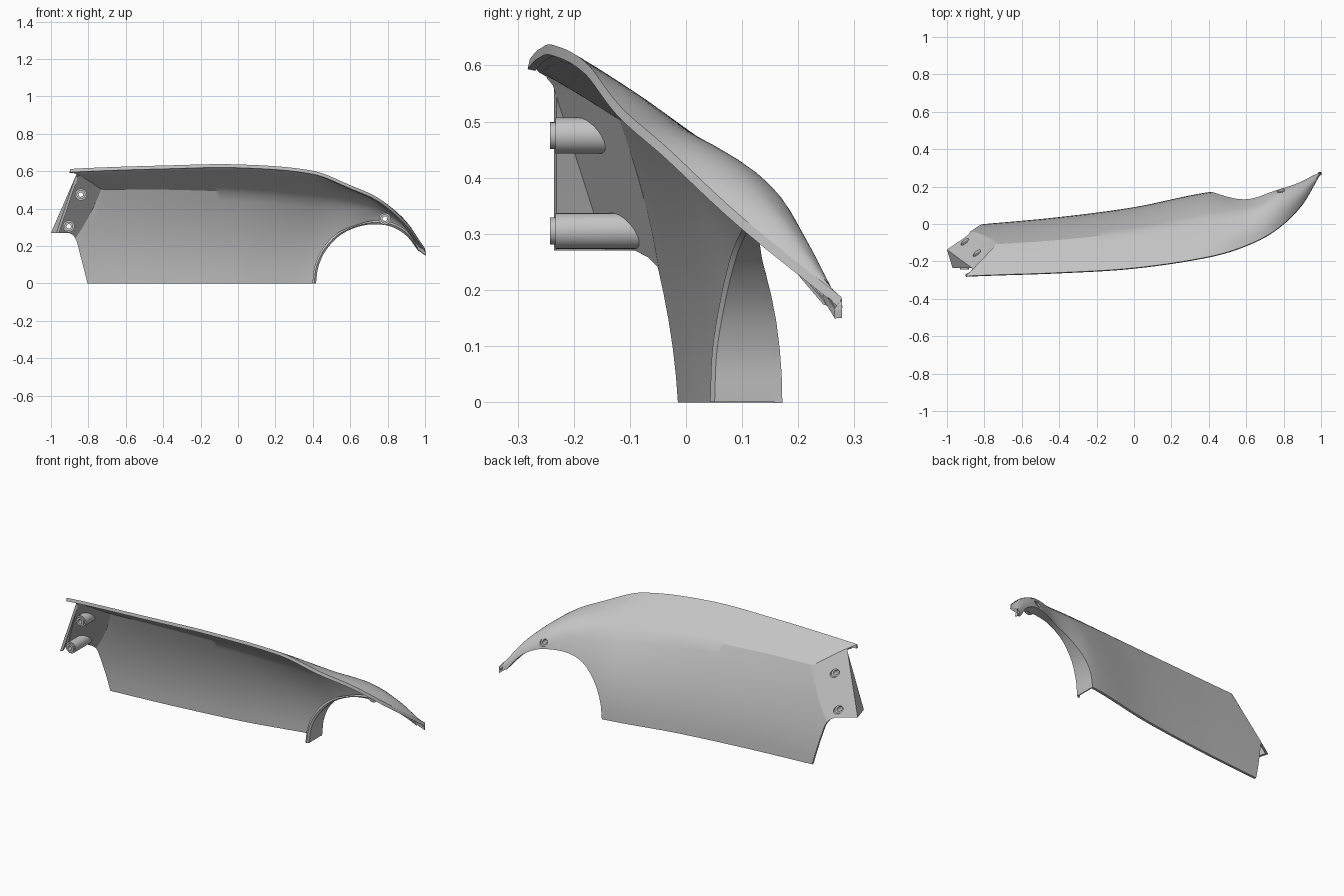
import bpy, bmesh
from math import radians
from mathutils import Vector, Matrix
from mathutils.bvhtree import BVHTree

if "Cube" in bpy.data.objects:
    bpy.data.objects.remove(bpy.data.objects["Cube"])

grey = bpy.data.materials.new("plain_grey")
grey.use_nodes = True
grey.diffuse_color = (0.55, 0.55, 0.55, 1)
grey.node_tree.nodes["Principled BSDF"].inputs["Base Color"].default_value = grey.diffuse_color


def curve(keys, t):
    """Smooth value through (position, vector) keys."""
    i = 0
    while i < len(keys) - 2 and t > keys[i + 1][0]:
        i += 1
    def slope(j):
        a, b = keys[max(j - 1, 0)], keys[min(j + 1, len(keys) - 1)]
        return (b[1] - a[1]) / (b[0] - a[0])
    (t0, p0), (t1, p1) = keys[i], keys[i + 1]
    h = t1 - t0
    s = (t - t0) / h
    hold = s * s * (3 - 2 * s)
    return (p0 * (1 - hold) + p1 * hold
            + slope(i) * h * s * (1 - s) ** 2 - slope(i + 1) * h * s * s * (1 - s))


def through(a, b, c, s):
    """Quadratic arc through three points."""
    return a * (1 - s) * (1 - 2 * s) + b * 4 * s * (1 - s) + c * s * (2 * s - 1)


def make(name, bm):
    mesh = bpy.data.meshes.new(name)
    bm.to_mesh(mesh)
    bm.free()
    mesh.materials.append(grey)
    ob = bpy.data.objects.new(name, mesh)
    bpy.context.collection.objects.link(ob)
    return ob


def apply(ob, kind, **settings):
    mod = ob.modifiers.new(kind.lower(), kind)
    for key, value in settings.items():
        setattr(mod, key, value)
    bpy.context.view_layer.objects.active = ob
    bpy.ops.object.modifier_apply(modifier=mod.name)


def cut(ob, cutter):
    cutter.hide_render = True
    apply(ob, "BOOLEAN", operation="DIFFERENCE", solver="EXACT", object=cutter)
    bpy.data.objects.remove(cutter)


def smooth(ob):
    bpy.ops.object.select_all(action="DESELECT")
    ob.select_set(True)
    bpy.context.view_layer.objects.active = ob
    bpy.ops.object.shade_smooth_by_angle(angle=radians(28))


def rod(bm, x, z, y0, y1, r):
    place = Matrix.Translation((x, (y0 + y1) / 2, z)) @ Matrix.Rotation(radians(90), 4, "X")
    bmesh.ops.create_cone(bm, cap_ends=True, segments=24, radius1=r, radius2=r,
                          depth=abs(y1 - y0), matrix=place)


def prism(name, outline):
    """Side outline (x, z) extruded along y."""
    bm = bmesh.new()
    face = bm.faces.new([bm.verts.new((x, -0.7, z)) for x, z in outline])
    out = bmesh.ops.extrude_face_region(bm, geom=[face])["geom"]
    bmesh.ops.translate(bm, vec=(0, 1.4, 0), verts=[v for v in out if isinstance(v, bmesh.types.BMVert)])
    bmesh.ops.recalc_face_normals(bm, faces=bm.faces)
    return make(name, bm)


def face_back(bm):
    bmesh.ops.recalc_face_normals(bm, faces=bm.faces)
    if sum(f.normal.y * f.calc_area() for f in bm.faces) < 0:
        bmesh.ops.reverse_faces(bm, faces=bm.faces)


# Cross-sections along x: rim, shoulder, crease, flank, bottom as (y, z)
SECTIONS = {
    -1.0: ((-.283, .605), (-.205, .561), (-.125, .512), (-.05, .25), (-.015, 0)),
    -0.8: ((-.274, .617), (-.195, .567), (-.112, .512), (-.032, .25), (0, 0)),
    -0.4: ((-.26, .63), (-.175, .574), (-.085, .51), (.005, .25), (.037, 0)),
    0.0: ((-.235, .636), (-.14, .572), (-.04, .495), (.055, .25), (.09, 0)),
    0.4: ((-.175, .602), (-.07, .538), (.035, .453), (.135, .24), (.17, 0)),
    0.6: ((-.115, .525), (-.01, .492), (.075, .425), (.148, .23), (.172, 0)),
    0.76: ((-.03, .45), (.06, .44), (.13, .405), (.17, .35), (.185, .27)),
    0.9: ((.105, .325), (.155, .33), (.195, .31), (.222, .275), (.235, .22)),
    1.0: ((.277, .187), (.278, .18), (.278, .172), (.278, .163), (.278, .15)),
}
rows = [[(x, Vector((x, *s[k]))) for x, s in SECTIONS.items()] for k in range(5)]

# Main skin
bm = bmesh.new()
columns = []
for i in range(81):
    p = [curve(row, -1 + i / 40) for row in rows]
    line = [through(*p[:3], j / 6) for j in range(6)] + [through(*p[2:], j / 10) for j in range(11)]
    columns.append([bm.verts.new(q) for q in line])
for a, b in zip(columns, columns[1:]):
    for j in range(len(a) - 1):
        bm.faces.new((a[j], b[j], b[j + 1], a[j + 1]))
rim = [c[0] for c in columns]

# Slanted end wall, starting where its plane meets the skin
corner, wall = Vector((-.74, -.11, .51)), Vector((-.024, .036, .022))
cuts = bmesh.ops.bisect_plane(bm, geom=bm.verts[:] + bm.edges[:] + bm.faces[:],
                              plane_co=corner, plane_no=wall, clear_outer=True)["geom_cut"]
seam = sorted((v for v in cuts if isinstance(v, bmesh.types.BMVert)), key=lambda v: -v.co.z)
rim = [seam[0]] + [v for v in rim if v.is_valid and v not in seam]
strips = []
for v in seam:
    if v.co.z < 0.12:
        break
    z = v.co.z
    x = min(v.co.x, -0.85 + (z - 0.615) * 0.435)
    y = corner.y - (wall.x * (x - corner.x) + wall.z * (z - corner.z)) / wall.y
    lip_y = min(y, -0.235)
    edge = bm.verts.new((x, y, z))
    lip = bm.verts.new((x + (y - lip_y) * 0.3, lip_y, z))
    strips.append((v, edge, lip))
for a, b in zip(strips, strips[1:]):
    for j in range(2):
        bm.faces.new((a[j], a[j + 1], b[j + 1], b[j]))

# Turned-down rim lip
lips = [bm.verts.new(v.co + Vector((0, -0.004, -0.018))) for v in rim]
for i in range(len(rim) - 1):
    bm.faces.new((rim[i], rim[i + 1], lips[i + 1], lips[i]))
bmesh.ops.remove_doubles(bm, verts=bm.verts, dist=0.0008)
face_back(bm)
skin = BVHTree.FromBMesh(bm)
shell = make("fender_shell", bm)


def skin_hit(x, z):
    return skin.ray_cast(Vector((x, 1, z)), Vector((0, -1, 0)))[:2]


apply(shell, "SOLIDIFY", thickness=0.014, offset=-1)

# Wheel arch opening and rear lower corner
ARCH = [(.417, 0, .043), (.43, .09, .047), (.472, .18, .062), (.55, .26, .082), (.64, .302, .1),
        (.73, .316, .11), (.82, .303, .13), (.9, .255, .17), (.965, .172, .245)]
keys = [(i, Vector((x, y, z))) for i, (x, z, y) in enumerate(ARCH)]
arch = [curve(keys, i / 5) for i in range(41)]
cut(shell, prism("arch_cutter", [(p.x, p.z) for p in arch] + [(1.2, .165), (1.2, -.2), (.417, -.2)]))
cut(shell, prism("corner_cutter", [(-1.2, .27), (-.905, .27), (-.88, .258), (-.862, .225),
                                   (-.835, .12), (-.805, 0), (-.8, -.1), (-1.2, -.1)]))

# Inward flange round the wheel arch
bm = bmesh.new()
ribs = []
for p in arch:
    hit = skin_hit(p.x, p.z + 0.004)[0]
    outer = (hit.y if hit else p.y + 0.02) - 0.003
    inner = min(p.y, outer - 0.01)
    grow = 1 + 0.07 * min(1, (outer - inner) / 0.06)
    spots = ((p.x, outer, p.z), (p.x, inner + 0.008, p.z),
             (0.7 + (p.x - 0.7) * (1 + grow) / 2, inner, p.z * (1 + grow) / 2),
             (0.7 + (p.x - 0.7) * grow, inner + 0.004, p.z * grow))
    ribs.append([bm.verts.new(s) for s in spots])
for a, b in zip(ribs, ribs[1:]):
    for j in range(3):
        bm.faces.new((a[j], a[j + 1], b[j + 1], b[j]))
bmesh.ops.recalc_face_normals(bm, faces=bm.faces)
bm.faces.ensure_lookup_table()
first = bm.faces[0]
if first.normal.x < 0:
    bmesh.ops.reverse_faces(bm, faces=bm.faces)
flange = make("arch_flange", bm)
apply(flange, "SOLIDIFY", thickness=0.007, offset=-1)
smooth(flange)

# Screw bosses behind the skin, with recessed holes outside
for name, x, z, y0 in (("upper_boss", -.84, .475, -.233), ("lower_boss", -.905, .305, -.233),
                       ("arch_boss", .785, .345, .105)):
    spot, normal = skin_hit(x, z)
    bm = bmesh.new()
    rod(bm, x, z, y0, spot.y + 0.1, 0.032)
    bmesh.ops.bisect_plane(bm, geom=bm.verts[:] + bm.edges[:] + bm.faces[:], clear_outer=True,
                           plane_co=spot - normal * 0.01, plane_no=normal)
    bmesh.ops.holes_fill(bm, edges=[e for e in bm.edges if e.is_boundary])
    bmesh.ops.recalc_face_normals(bm, faces=bm.faces)
    boss = make(name, bm)
    bm = bmesh.new()
    rod(bm, x, z, y0 - 0.009, y0 + 0.004, 0.024)
    collar = make(name + "_collar", bm)
    for part in (boss, collar):
        bm = bmesh.new()
        rod(bm, x, z, y0 - 0.1, spot.y + 0.2, 0.012)
        cut(part, make("bore_cutter", bm))
        smooth(part)
    bm = bmesh.new()
    rod(bm, x, z, spot.y - 0.045, spot.y + 0.2, 0.02)
    cut(shell, make("hole_cutter", bm))

smooth(shell)
